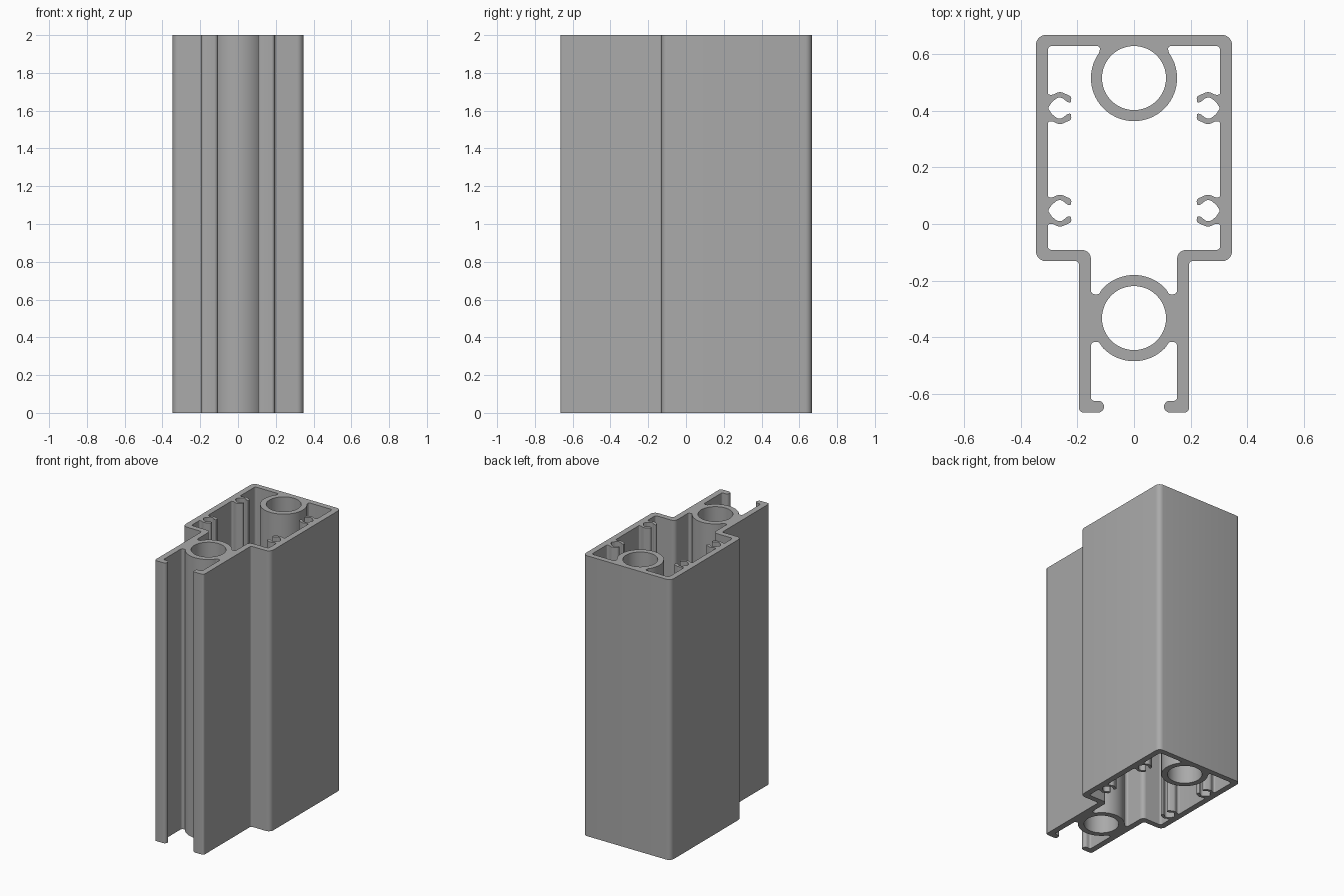
import bpy, bmesh
from math import cos, sin, tan, radians, pi
from mathutils import Vector

if "Cube" in bpy.data.objects:
    bpy.data.objects.remove(bpy.data.objects["Cube"])

HEIGHT = 2.0
RING, BORE = 0.152, 0.113          # tube outer and inner radius
TOP_TUBE, LOW_TUBE = 0.515, -0.332  # tube centres along y


def arc(cy, start, end, radius=RING, steps=24):
    """Points on a circle centred on x = 0, without rounding."""
    angles = [radians(start + (end - start) * i / steps) for i in range(steps + 1)]
    return [(radius * cos(a), cy + radius * sin(a), 0) for a in angles]


def mirrored(half):
    """Close a right-hand half outline with its mirror image."""
    return half + [(-x, y, r) for x, y, r in reversed(half) if abs(x) > 1e-5]


def rounded(corners, steps=6):
    """Round every (x, y, radius) corner of a closed outline."""
    out = []
    for i, (x, y, r) in enumerate(corners):
        p = Vector((x, y))
        a = Vector(corners[i - 1][:2]) - p
        b = Vector(corners[(i + 1) % len(corners)][:2]) - p
        half = a.angle(b) / 2
        if r == 0 or half > 1.55:
            out.append(p)
            continue
        cut = min(r / tan(half), a.length * 0.49, b.length * 0.49)
        r = cut * tan(half)
        mid = (a.normalized() + b.normalized()).normalized()
        centre = p + mid * (r / sin(half))
        u = p + a.normalized() * cut - centre
        v = p + b.normalized() * cut - centre
        sweep = u.angle(v)
        for k in range(steps + 1):
            t = k / steps
            out.append(centre + (u * sin((1 - t) * sweep) + v * sin(t * sweep)) / sin(sweep))
    return out


def clip(cy):
    """C-shaped screw clip on the side wall, opening to the middle."""
    arm = [(0.304, 0.047, 0.008), (0.286, 0.047, 0.02), (0.262, 0.059, 0.035),
           (0.221, 0.041, 0.012), (0.222, 0.018, 0.012), (0.236, 0.022, 0.01),
           (0.262, 0.043, 0.022), (0.289, 0.022, 0.02)]
    upper = [(x, cy + d, r) for x, d, r in arm]
    lower = [(x, cy - d, r) for x, d, r in reversed(arm)]
    return upper + [(0.304, cy, 0.008)] + lower


# Outside of the profile, including the open front slot with its lips
outer = mirrored([
    (0.346, 0.667, 0.035), (0.346, -0.131, 0.035), (0.194, -0.131, 0.012),
    (0.194, -0.665, 0.016), (0.106, -0.665, 0.021), (0.106, -0.624, 0.021),
    (0.152, -0.624, 0.012), (0.152, -0.416, 0.014), (0.124, -0.416, 0.010),
] + arc(LOW_TUBE, -42, -90))

# Inner chamber, running round the back tube, the clips and the front tube
chamber = mirrored(
    list(reversed(arc(TOP_TUBE, 36, -90)))
    + [(0.118, 0.628, 0.010), (0.304, 0.628, 0.014)]
    + clip(0.409) + clip(0.047)
    + [(0.304, -0.092, 0.014), (0.152, -0.092, 0.030),
       (0.152, -0.248, 0.014), (0.124, -0.248, 0.010)]
    + arc(LOW_TUBE, 42, 90))

# Tube bores
bores = [arc(cy, 0, 352.5, BORE, 47) for cy in (TOP_TUBE, LOW_TUBE)]

# Flat filled section extruded to full height
section = bpy.data.curves.new("extruded_profile", "CURVE")
section.dimensions = "2D"
section.fill_mode = "BOTH"
section.extrude = HEIGHT / 2
for outline in (rounded(outer), rounded(chamber), *map(rounded, bores)):
    spline = section.splines.new("POLY")
    spline.points.add(len(outline) - 1)
    for point, co in zip(spline.points, outline):
        point.co = (co.x, co.y, 0, 1)
    spline.use_cyclic_u = True

profile = bpy.data.objects.new("extruded_profile", section)
bpy.context.collection.objects.link(profile)
bpy.ops.object.select_all(action="DESELECT")
profile.select_set(True)
bpy.context.view_layer.objects.active = profile
bpy.ops.object.convert(target="MESH")
profile = bpy.context.view_layer.objects.active

# Weld caps to walls and stand the profile on the floor
bm = bmesh.new()
bm.from_mesh(profile.data)
bmesh.ops.remove_doubles(bm, verts=bm.verts, dist=1e-5)
bmesh.ops.translate(bm, verts=bm.verts, vec=(0, 0, HEIGHT / 2))
bmesh.ops.recalc_face_normals(bm, faces=bm.faces)
bm.to_mesh(profile.data)
bm.free()
bpy.ops.object.shade_smooth_by_angle(angle=pi / 6)

# Plain aluminium grey
grey = bpy.data.materials.new("aluminium_grey")
grey.use_nodes = True
colour = (0.4, 0.4, 0.4, 1)
grey.diffuse_color = colour
grey.node_tree.nodes["Principled BSDF"].inputs["Base Color"].default_value = colour
profile.data.materials.clear()
profile.data.materials.append(grey)
